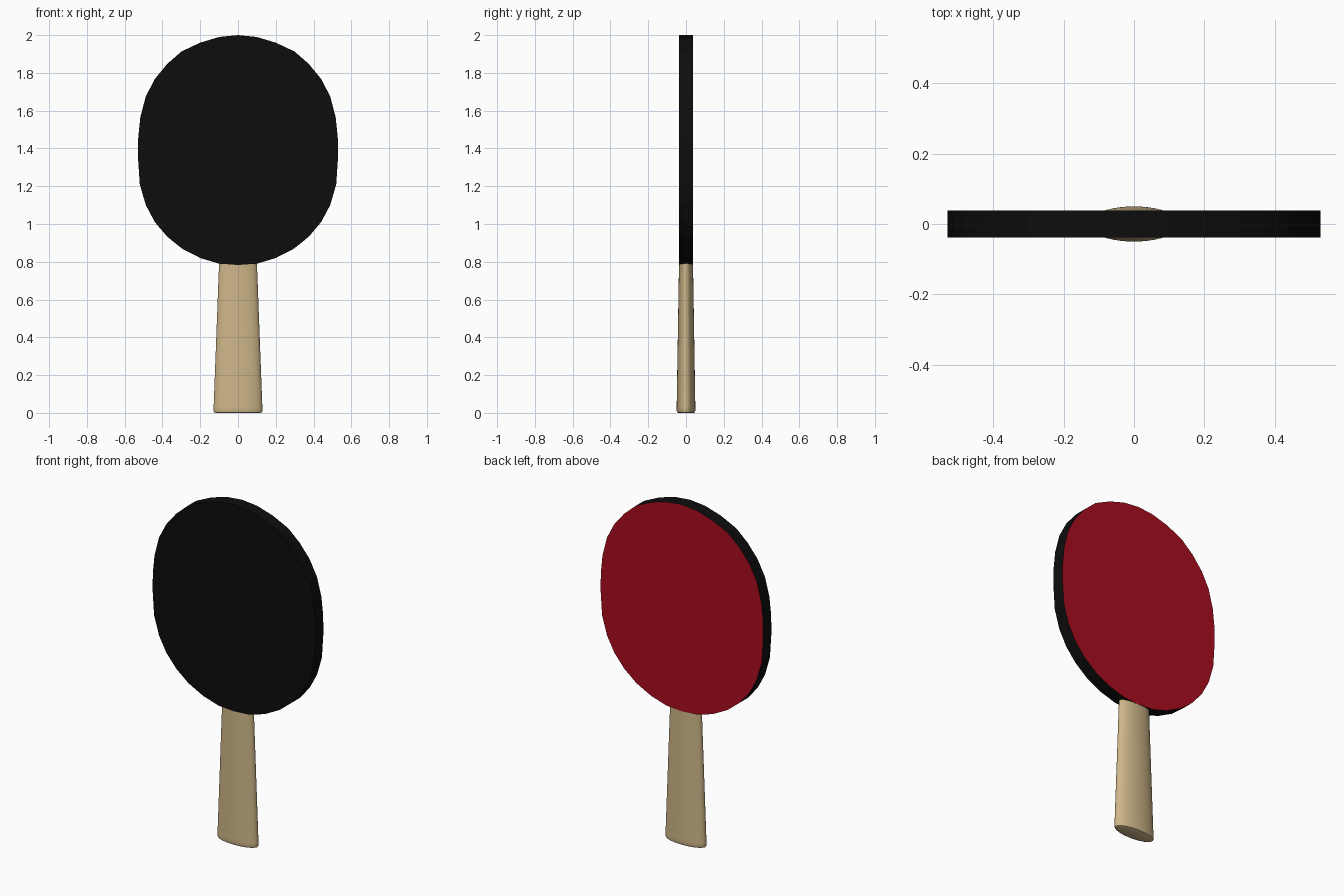
import bpy, bmesh, math

if "Cube" in bpy.data.objects:
    bpy.data.objects.remove(bpy.data.objects["Cube"])


def material(name, rgb):
    m = bpy.data.materials.new(name)
    m.diffuse_color = (*rgb, 1)
    m.use_nodes = True
    m.node_tree.nodes["Principled BSDF"].inputs["Base Color"].default_value = m.diffuse_color
    return m


def finish(name, bm, mats):
    bmesh.ops.recalc_face_normals(bm, faces=bm.faces)
    me = bpy.data.meshes.new(name)
    bm.to_mesh(me)
    bm.free()
    for m in mats:
        me.materials.append(m)
    ob = bpy.data.objects.new(name, me)
    bpy.context.collection.objects.link(ob)
    return ob


black = material("black_rubber", (0.004, 0.004, 0.004))
red = material("red_rubber", (0.40, 0.004, 0.014))
wood = material("pale_wood", (0.62, 0.47, 0.25))

# Blade: half outline mirrored in x, extruded through y, back face red
half = [(0, 2.0), (.1, 1.99), (.2, 1.96), (.3, 1.913), (.375, 1.847),
        (.44, 1.768), (.488, 1.676), (.517, 1.565), (.528, 1.46), (.53, 1.36),
        (.52, 1.21), (.488, 1.10), (.44, 1.01), (.375, .933), (.297, .87),
        (.2, .82), (.1, .79), (0, .783)]
outline = half + [(-x, z) for x, z in half[-2:0:-1]]
bm = bmesh.new()
face = bm.faces.new([bm.verts.new((x, -.038, z)) for x, z in outline])
ext = bmesh.ops.extrude_face_region(bm, geom=[face], use_keep_orig=True)
for v in [g for g in ext["geom"] if isinstance(g, bmesh.types.BMVert)]:
    v.co.y = .038
for f in bm.faces:
    if all(v.co.y > 0 for v in f.verts):
        f.material_index = 1
finish("blade", bm, [black, red])

# Handle: elliptical rings lofted upward, with a rounded butt end
N = 40
rings = [(.118, .042, 0), (.126, .047, .003), (.13, .05, .012),
         (.129, .0495, .03), (.115, .0435, .4), (.1, .037, .8)]
bm = bmesh.new()
loops = [[bm.verts.new((rx * math.cos(2 * math.pi * i / N),
                        ry * math.sin(2 * math.pi * i / N), z))
          for i in range(N)] for rx, ry, z in rings]
for lo, hi in zip(loops, loops[1:]):
    for i in range(N):
        j = (i + 1) % N
        bm.faces.new((lo[i], lo[j], hi[j], hi[i]))
bm.faces.new(loops[0])
bm.faces.new(loops[-1])
handle = finish("handle", bm, [wood])
bpy.context.view_layer.objects.active = handle
handle.select_set(True)
bpy.ops.object.shade_smooth_by_angle(angle=math.radians(40))
